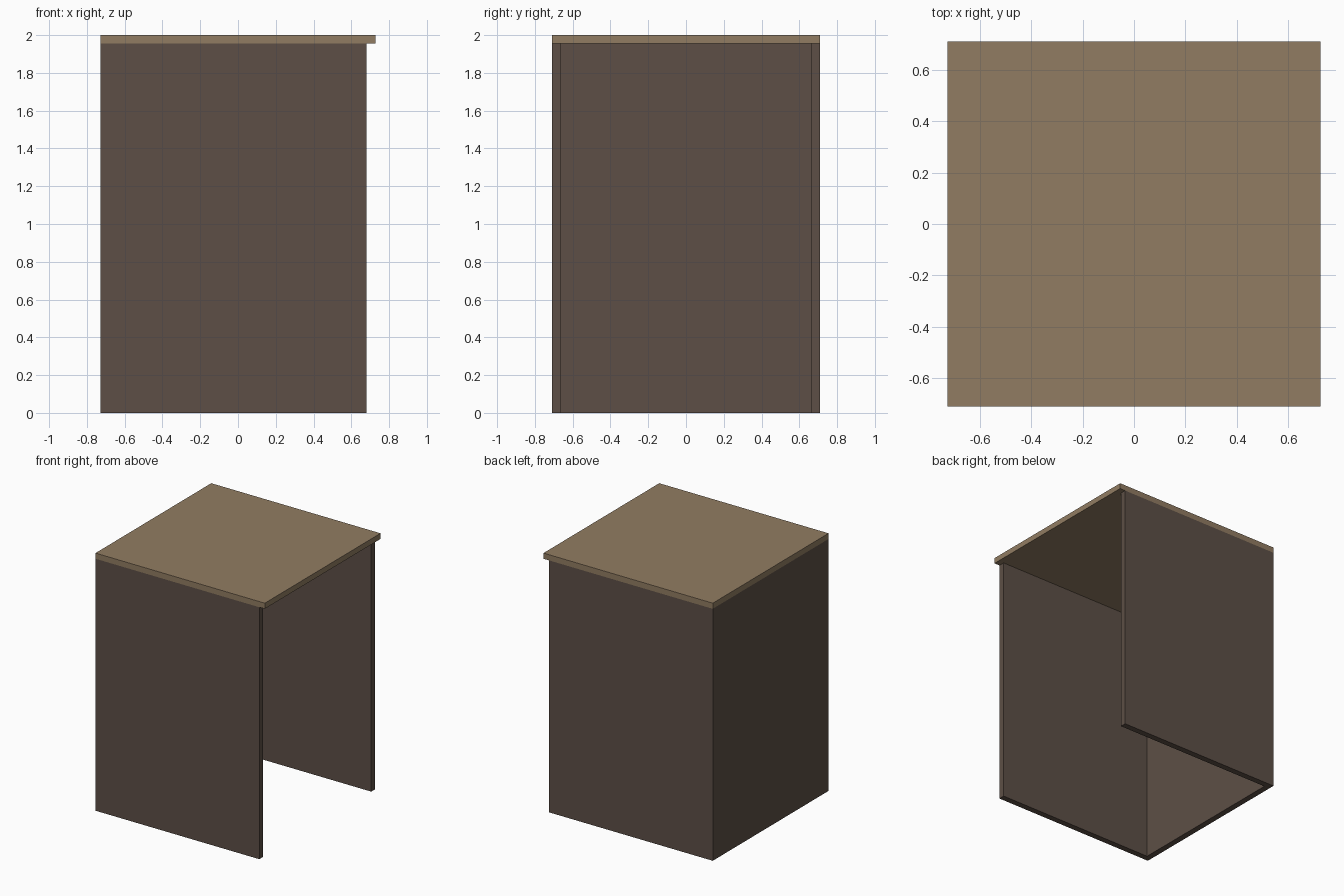
import bpy, bmesh

if "Cube" in bpy.data.objects:
    bpy.data.objects.remove(bpy.data.objects["Cube"])

HX, HY = 0.727, 0.71      # half width and half depth
T = 0.047                 # board thickness
WALL_TOP = 1.956
FRONT_X = 0.68            # open end of the walls


def prism(name, outline, z0, z1, color):
    """Extrude a flat outline from z0 to z1."""
    bm = bmesh.new()
    face = bm.faces.new([bm.verts.new((x, y, z0)) for x, y in outline])
    ext = bmesh.ops.extrude_face_region(bm, geom=[face], use_keep_orig=True)
    verts = [v for v in ext["geom"] if isinstance(v, bmesh.types.BMVert)]
    bmesh.ops.translate(bm, vec=(0, 0, z1 - z0), verts=verts)
    bmesh.ops.recalc_face_normals(bm, faces=bm.faces)
    mesh = bpy.data.meshes.new(name)
    bm.to_mesh(mesh)
    bm.free()
    mat = bpy.data.materials.new(name + "_paint")
    mat.diffuse_color = (*color, 1)
    mat.use_nodes = True
    mat.node_tree.nodes["Principled BSDF"].inputs["Base Color"].default_value = mat.diffuse_color
    mesh.materials.append(mat)
    obj = bpy.data.objects.new(name, mesh)
    bpy.context.collection.objects.link(obj)
    return obj


# U-shaped walls, open towards +x and at the bottom
half = [(-HX + T, HY - T), (FRONT_X, HY - T), (FRONT_X, HY), (-HX, HY)]
walls = half + [(x, -y) for x, y in reversed(half)]
prism("walls", walls, 0, WALL_TOP, (0.109, 0.078, 0.061))

# Flat roof board overhanging the open side
roof = [(-HX, -HY), (HX, -HY), (HX, HY), (-HX, HY)]
prism("roof", roof, WALL_TOP, 2.0, (0.283, 0.202, 0.122))
